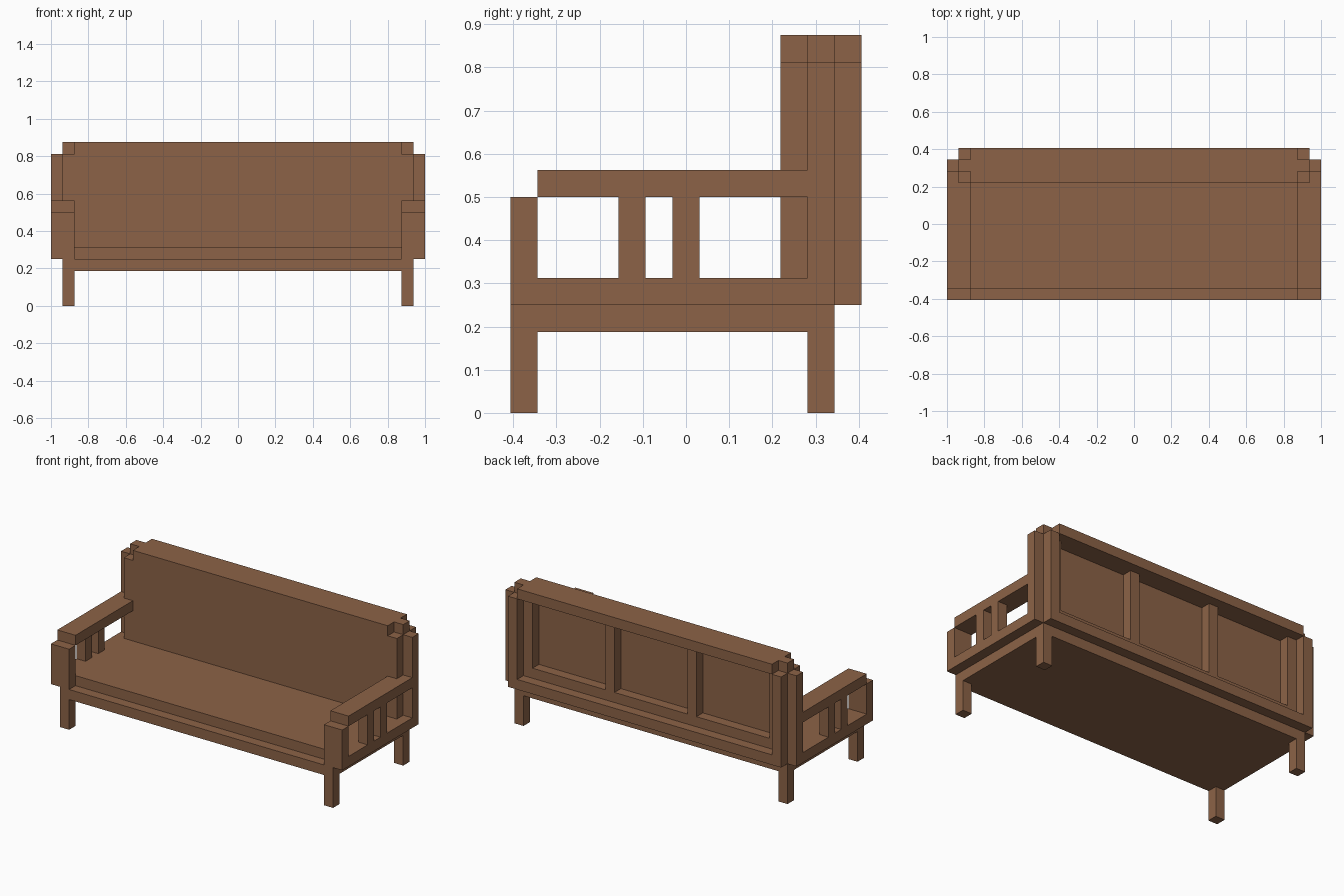
import bpy
import bmesh

cube = bpy.data.objects.get("Cube")
if cube:
    bpy.data.objects.remove(cube, do_unlink=True)

U = 1 / 16          # every part sits on a grid of this size
DEPTH = 13          # total depth in grid units

wood = bpy.data.materials.new("brown wood")
wood.use_nodes = True
colour = (0.262, 0.124, 0.063, 1)
wood.diffuse_color = colour
wood.node_tree.nodes["Principled BSDF"].inputs["Base Color"].default_value = colour


def box(name, x, y, z):
    """Box from grid ranges; x from the centre, y from the front, z from the floor."""
    bm = bmesh.new()
    bmesh.ops.create_cube(bm, size=1)
    ranges = (x, [v - DEPTH / 2 for v in y], z)
    for v in bm.verts:
        v.co = [(r[0] if c < 0 else r[1]) * U for c, r in zip(v.co, ranges)]
    mesh = bpy.data.meshes.new(name)
    bm.to_mesh(mesh)
    bm.free()
    mesh.materials.append(wood)
    obj = bpy.data.objects.new(name, mesh)
    bpy.context.collection.objects.link(obj)
    return obj


def pair(name, x, y, z):
    """Matching boxes on the left (+x) and right (-x)."""
    box("left_" + name, x, y, z)
    box("right_" + name, (-x[1], -x[0]), y, z)


# Seat: lower frame and the board set back on top of it
box("seat_frame", (-15, 15), (0, 12), (3, 4))
box("seat_board", (-15, 15), (1, 12), (4, 5))

# Legs
pair("front_leg", (14, 15), (0, 1), (0, 3))
pair("rear_leg", (14, 15), (11, 12), (0, 3))

# Arms: side rail, front post, slats and armrest
pair("side_rail", (15, 16), (1, 11), (4, 5))
pair("arm_front_post", (14, 16), (0, 1), (4, 8))
for label, y in (("front", 4), ("rear", 6)):
    pair(label + "_arm_slat", (15, 16), (y, y + 1), (5, 8))
pair("armrest_front", (14, 16), (1, 10), (8, 9))
pair("armrest_rear", (15, 16), (10, 11), (8, 9))

# Backrest panel with the top and bottom rails
box("back_panel", (-15, 15), (10, 11), (5, 13))
box("back_top_rail", (-14, 14), (10, 13), (13, 14))
box("back_bottom_rail", (-14, 14), (12, 13), (4, 5))

# Stepped corner posts
pair("corner_post_core", (14, 15), (11, 12), (5, 14))
pair("corner_post_side", (15, 16), (11, 12), (4, 13))
pair("corner_post_back", (14, 15), (12, 13), (4, 13))

# Framing behind the panel
box("back_inner_rail", (-13, 13), (11, 12), (5, 6))
pair("back_end_stile", (13, 14), (11, 12), (5, 13))
pair("back_divider", (4, 5), (11, 12), (6, 13))
